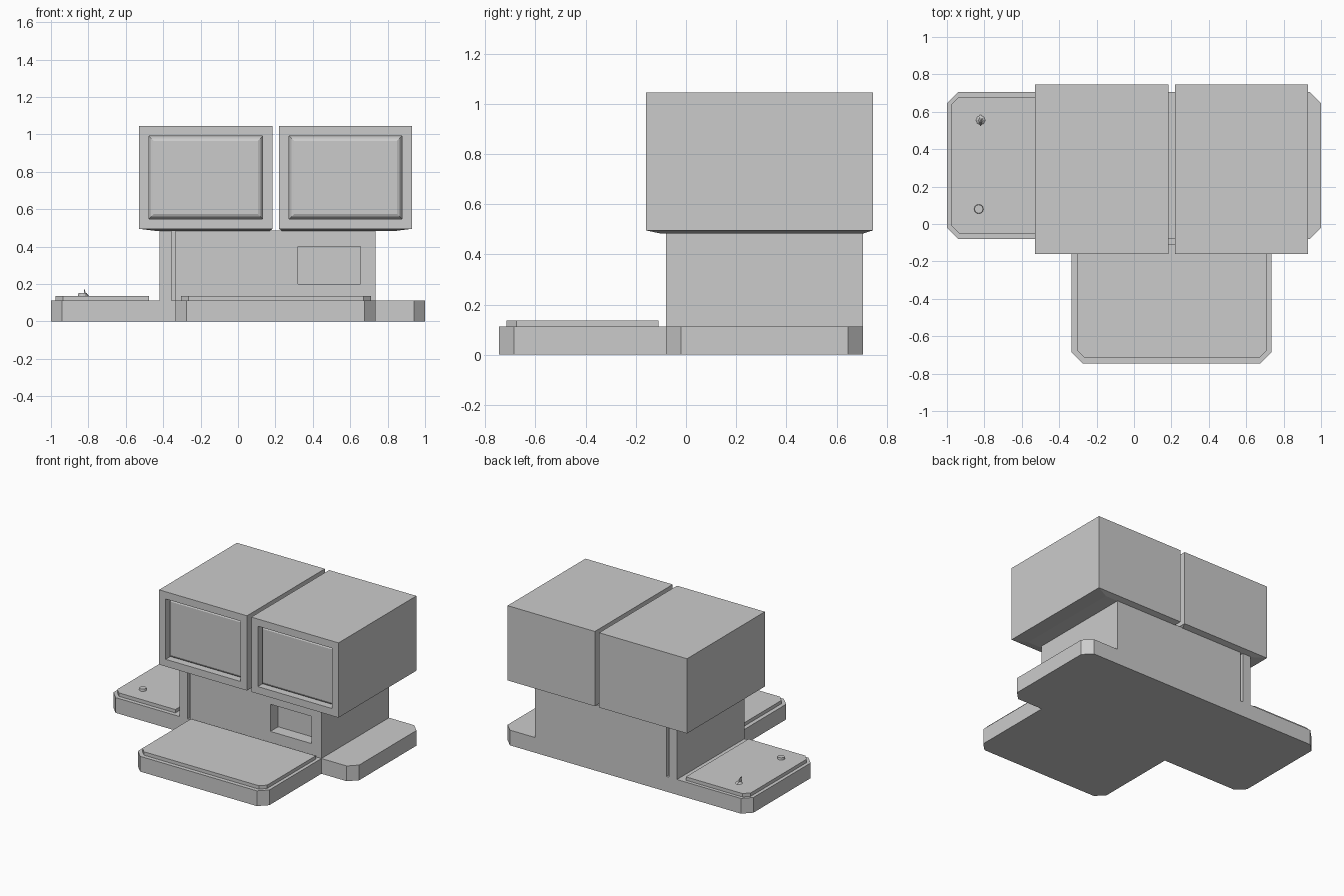
import bpy, bmesh, math

if "Cube" in bpy.data.objects:
    bpy.data.objects.remove(bpy.data.objects["Cube"])


def finish(bm, name):
    bmesh.ops.recalc_face_normals(bm, faces=bm.faces)
    me = bpy.data.meshes.new(name)
    bm.to_mesh(me)
    bm.free()
    ob = bpy.data.objects.new(name, me)
    bpy.context.collection.objects.link(ob)
    return ob


def loft(bm, low, high):
    """Closed solid between two 3D outlines with equal point counts."""
    a = [bm.verts.new(p) for p in low]
    b = [bm.verts.new(p) for p in high]
    n = len(a)
    bm.faces.new(a[::-1])
    top = bm.faces.new(b)
    sides = [bm.faces.new((a[i], a[(i + 1) % n], b[(i + 1) % n], b[i])) for i in range(n)]
    return top, sides


def prism(name, outline, z0, z1):
    bm = bmesh.new()
    loft(bm, [(x, y, z0) for x, y in outline], [(x, y, z1) for x, y in outline])
    return finish(bm, name)


def rect(x0, x1, y0, y1):
    return [(x0, y0), (x1, y0), (x1, y1), (x0, y1)]


def cone(name, x, y, z0, z1, r0, r1, sides):
    ring = lambda r, z: [(x + r * math.cos(2 * math.pi * i / sides),
                          y + r * math.sin(2 * math.pi * i / sides), z) for i in range(sides)]
    bm = bmesh.new()
    loft(bm, ring(r0, z0), ring(r1, z1))
    return finish(bm, name)


# T-shaped base with clipped corners
c = 0.06
prism("base", [(-0.335, -0.08), (-0.335, -0.745 + c), (-0.335 + c, -0.745),
               (0.735 - c, -0.745), (0.735, -0.745 + c), (0.735, -0.08),
               (1 - c, -0.08), (1, -0.08 + c), (1, 0.705 - c), (1 - c, 0.705),
               (-1 + c, 0.705), (-1, 0.705 - c), (-1, -0.08 + c), (-1 + c, -0.08)], 0, 0.112)

# Thin raised plates on the front and left wings
k = 0.04
prism("front_plate", [(-0.305, -0.11), (-0.305, -0.715 + k), (-0.305 + k, -0.715),
                      (0.71 - k, -0.715), (0.71, -0.715 + k), (0.71, -0.11)], 0.105, 0.137)
prism("left_plate", [(-0.475, -0.05), (-0.475, 0.68), (-0.975 + k, 0.68),
                     (-0.975, 0.68 - k), (-0.975, -0.05 + k), (-0.975 + k, -0.05)], 0.105, 0.137)

# Body with a vertical groove front and back near its left side
g = 0.06
body = prism("body", [(-0.42, -0.08), (-0.355, -0.08), (-0.355, -0.08 + g), (-0.335, -0.08 + g),
                      (-0.335, -0.08), (0.735, -0.08), (0.735, 0.705), (-0.335, 0.705),
                      (-0.335, 0.705 - g), (-0.355, 0.705 - g), (-0.355, 0.705), (-0.42, 0.705)],
             0.105, 0.487)

# Slot opening in the front of the body
cutter = prism("slot_cutter", rect(0.32, 0.655, -0.2, 0.01), 0.2, 0.4)
cutter.hide_render = True
cutter.hide_set(True)
cut = body.modifiers.new("slot", 'BOOLEAN')
cut.operation = 'DIFFERENCE'
cut.solver = 'EXACT'
cut.object = cutter


# Two monitors: box, recessed frame, and a rounded screen inside
def monitor(name, x0, x1, foot_x0, foot_x1):
    bm = bmesh.new()
    top, sides = loft(bm, [(x, y, 0.495) for x, y in rect(x0, x1, -0.16, 0.745)],
                      [(x, y, 1.045) for x, y in rect(x0, x1, -0.16, 0.745)])
    bmesh.ops.recalc_face_normals(bm, faces=bm.faces)
    front = sides[0]
    for inset, depth in ((0.053, 0), (0, -0.06), (0.005, 0.014), (0.008, 0.011), (0.013, 0.006)):
        bmesh.ops.inset_region(bm, faces=[front], thickness=inset, depth=depth,
                               use_even_offset=True)
    finish(bm, name)
    # Shallow tapered underside
    bm = bmesh.new()
    loft(bm, [(x, y, 0.483) for x, y in rect(foot_x0, foot_x1, -0.1, 0.705)],
         [(x, y, 0.4955) for x, y in rect(x0, x1, -0.16, 0.745)])
    finish(bm, name + "_underside")


monitor("left_monitor", -0.53, 0.185, -0.43, 0.168)
monitor("right_monitor", 0.22, 0.93, 0.235, 0.835)

# Small controls on the left plate
cone("knob", -0.83, 0.08, 0.13, 0.153, 0.026, 0.023, 12)
cone("switch_base", -0.82, 0.555, 0.13, 0.147, 0.034, 0.012, 8)
bm = bmesh.new()
loft(bm, [(x, y, 0.135) for x, y in rect(-0.826, -0.814, 0.535, 0.585)],
     [(x, y, 0.172) for x, y in rect(-0.822, -0.818, 0.525, 0.54)])
finish(bm, "switch_lever")
